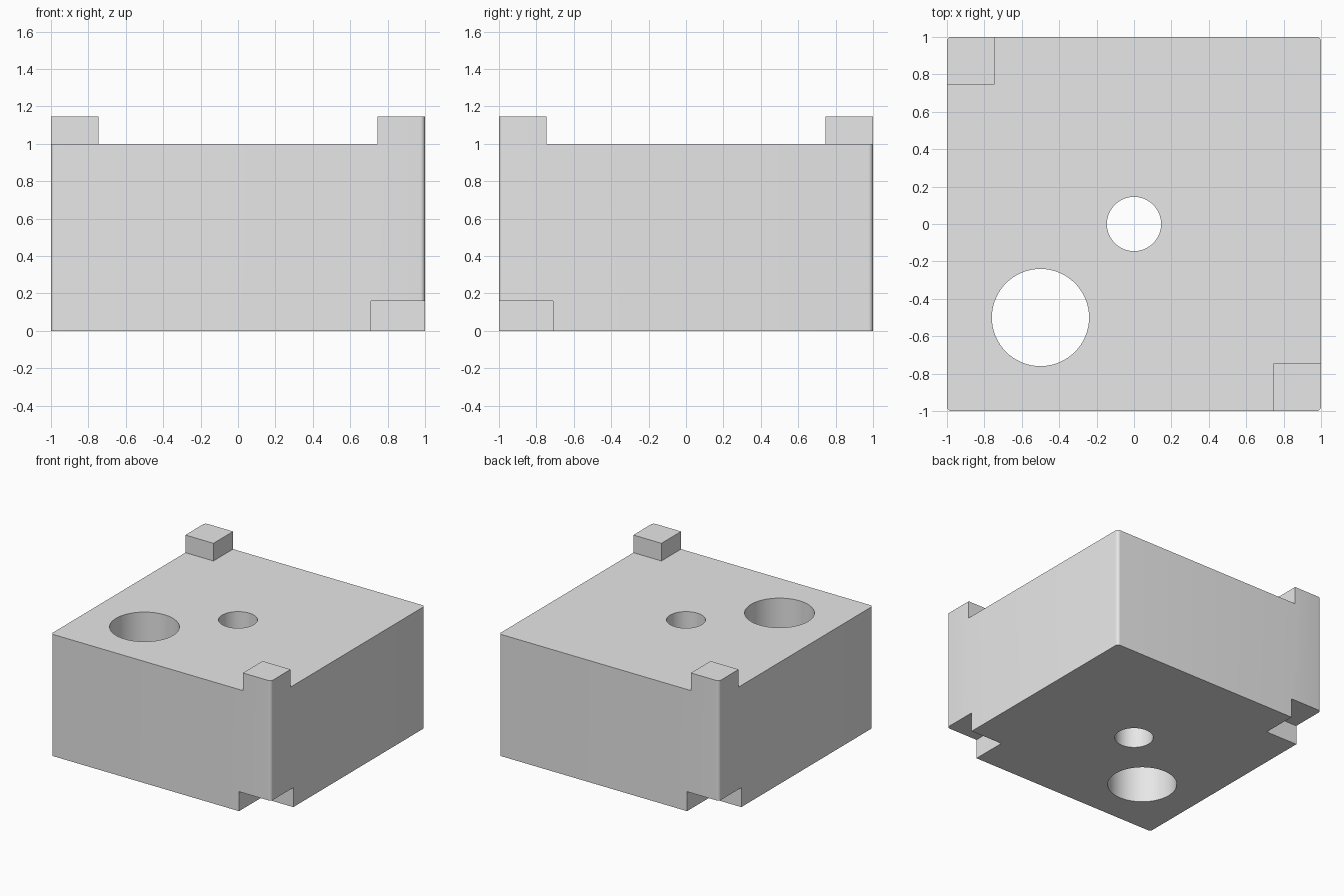
import bpy
import bmesh
from math import cos, sin, pi

TOP, HEIGHT = 1.0, 1.145      # deck level, peg top
PEG, NOTCH, NOTCH_H = 0.745, 0.71, 0.16
CORNER_R = 0.025

if "Cube" in bpy.data.objects:
    bpy.data.objects.remove(bpy.data.objects["Cube"], do_unlink=True)

grey = bpy.data.materials.new("plain grey")
grey.use_nodes = True
colour = (0.8, 0.8, 0.8, 1)
grey.diffuse_color = colour
grey.node_tree.nodes["Principled BSDF"].inputs["Base Color"].default_value = colour


def prism(name, outline, z0, z1):
    """Extrude a counter-clockwise outline from z0 up to z1."""
    bm = bmesh.new()
    base = bm.faces.new([bm.verts.new((x, y, z0)) for x, y in outline])
    up = bmesh.ops.extrude_face_region(bm, geom=[base])["geom"]
    bmesh.ops.translate(bm, vec=(0, 0, z1 - z0),
                        verts=[g for g in up if isinstance(g, bmesh.types.BMVert)])
    bmesh.ops.recalc_face_normals(bm, faces=bm.faces)
    mesh = bpy.data.meshes.new(name)
    bm.to_mesh(mesh)
    bm.free()
    mesh.materials.append(grey)
    obj = bpy.data.objects.new(name, mesh)
    bpy.context.collection.objects.link(obj)
    return obj


def arc(cx, cy, r, start, sweep, steps):
    return [(cx + r * cos(start + sweep * i / steps),
             cy + r * sin(start + sweep * i / steps)) for i in range(steps + 1)]


def circle(cx, cy, r):
    return arc(cx, cy, r, 0, 2 * pi, 64)[:-1]


def square(cx, cy, h):
    return [(cx - h, cy - h), (cx + h, cy - h), (cx + h, cy + h), (cx - h, cy + h)]


# Block with rounded vertical edges
c = 1 - CORNER_R
outline = []
for i, (sx, sy) in enumerate([(1, 1), (-1, 1), (-1, -1), (1, -1)]):
    outline += arc(sx * c, sy * c, CORNER_R, i * pi / 2, pi / 2, 6)
block = prism("block", outline, 0, HEIGHT)

# Waste above the deck, leaving a peg on two opposite corners
o = 1.2
half = [(-o, -o), (PEG, -o), (PEG, -PEG), (o, -PEG)]
cutters = [prism("deck_cutter", half + [(-x, -y) for x, y in half], TOP, HEIGHT + 0.2)]

# Through holes
cutters.append(prism("small_hole_cutter", circle(0, 0, 0.145), -0.2, 1.5))
cutters.append(prism("large_hole_cutter", circle(-0.5, -0.5, 0.26), -0.2, 1.5))

# Notches under the pegs
for s in (1, -1):
    cutters.append(prism("notch_cutter", square(s * (NOTCH + 0.2), -s * (NOTCH + 0.2), 0.2),
                         -0.2, NOTCH_H))

bpy.ops.object.select_all(action="DESELECT")
bpy.context.view_layer.objects.active = block
block.select_set(True)
for cutter in cutters:
    cutter.hide_render = True
    mod = block.modifiers.new(cutter.name, "BOOLEAN")
    mod.operation = "DIFFERENCE"
    mod.solver = "EXACT"
    mod.object = cutter
    bpy.ops.object.modifier_apply(modifier=mod.name)
    bpy.data.objects.remove(cutter, do_unlink=True)

bpy.ops.object.shade_smooth_by_angle(angle=pi / 6)
